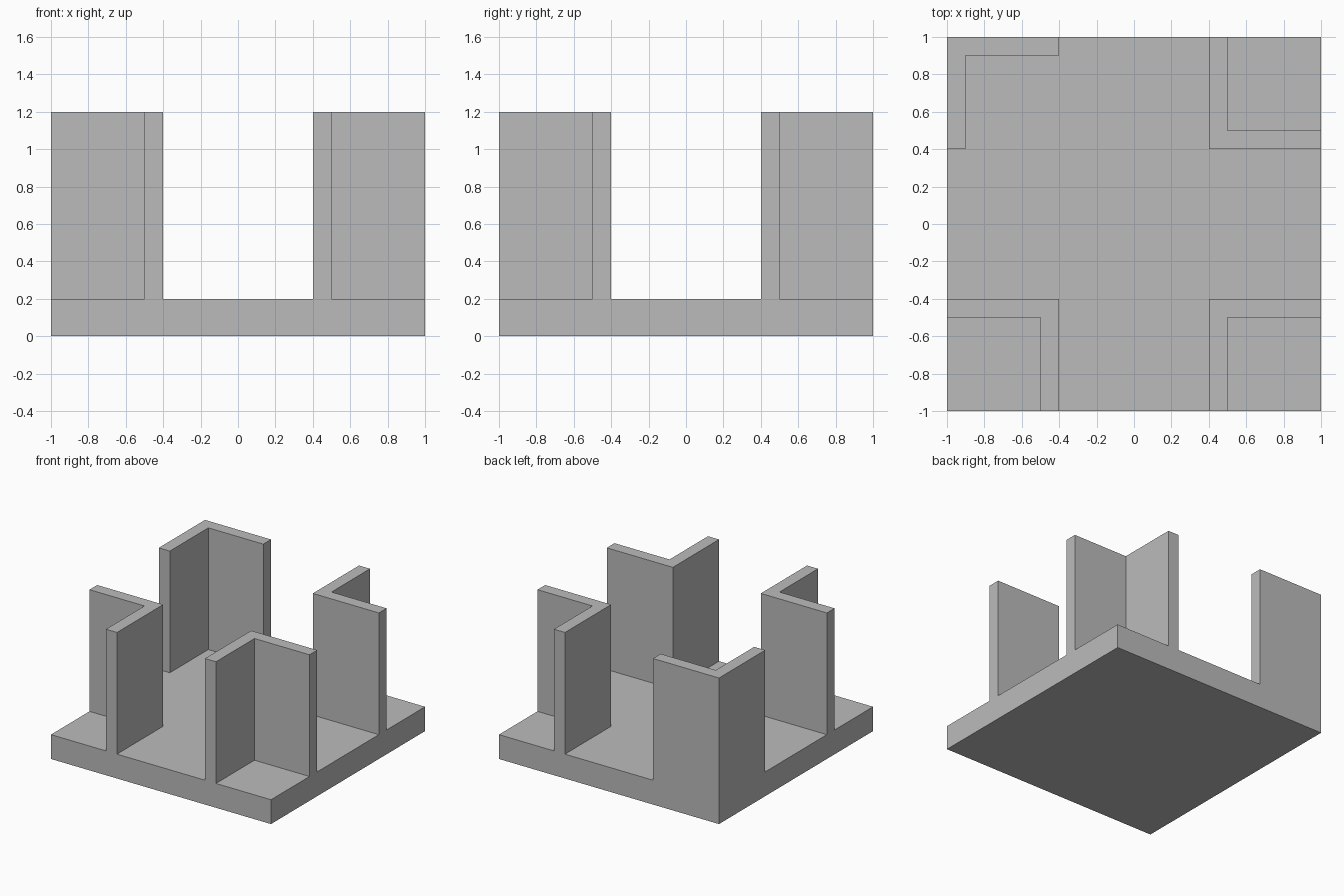
import bpy
import bmesh

cube = bpy.data.objects.get("Cube")
if cube:
    bpy.data.objects.remove(cube, do_unlink=True)

EDGE, INNER = 1.0, 0.4      # outer edge and inner limit of each corner block
WALL = 0.1                  # wall thickness
FLOOR, TOP = 0.2, 1.2       # slab height and wall top

grey = bpy.data.materials.new("plain grey")
grey.use_nodes = True
colour = (0.5, 0.5, 0.5, 1)
grey.diffuse_color = colour
grey.node_tree.nodes["Principled BSDF"].inputs["Base Color"].default_value = colour


def prism(name, outline, bottom, top):
    """Extrude a flat outline straight up."""
    bm = bmesh.new()
    face = bm.faces.new([bm.verts.new((x, y, bottom)) for x, y in outline])
    result = bmesh.ops.extrude_face_region(bm, geom=[face], use_keep_orig=True)
    moved = [v for v in result["geom"] if isinstance(v, bmesh.types.BMVert)]
    bmesh.ops.translate(bm, verts=moved, vec=(0, 0, top - bottom))
    bmesh.ops.recalc_face_normals(bm, faces=bm.faces)
    mesh = bpy.data.meshes.new(name)
    bm.to_mesh(mesh)
    bm.free()
    mesh.materials.append(grey)
    obj = bpy.data.objects.new(name, mesh)
    bpy.context.collection.objects.link(obj)
    return obj


def corner_wall(name, sx, sy, corner, end):
    """L-shaped wall with its bend at corner and both arms running to end."""
    step = WALL if end > corner else -WALL
    inside = corner + step
    outline = [(corner, corner), (end, corner), (end, inside),
               (inside, inside), (inside, end), (corner, end)]
    return prism(name, [(sx * x, sy * y) for x, y in outline], FLOOR, TOP)


# Square floor slab
prism("floor_slab", [(-EDGE, -EDGE), (EDGE, -EDGE), (EDGE, EDGE), (-EDGE, EDGE)], 0, FLOOR)

# Three walls bend toward the middle, opening outward
corner_wall("front_left_wall", 1, -1, INNER, EDGE)
corner_wall("front_right_wall", -1, -1, INNER, EDGE)
corner_wall("back_left_wall", 1, 1, INNER, EDGE)

# The fourth wall wraps the outer corner, opening inward
corner_wall("back_right_wall", -1, 1, EDGE, INNER)
